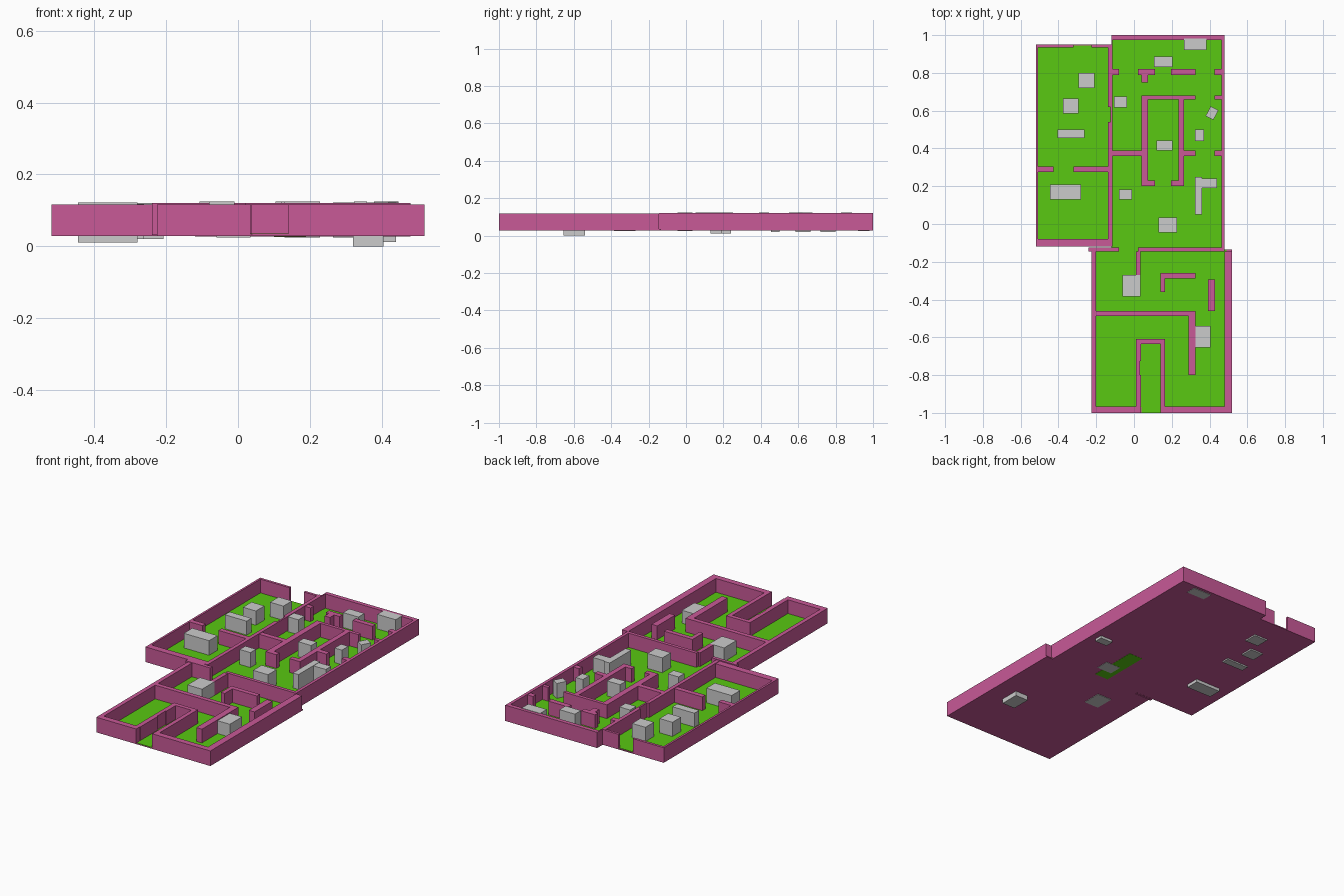
import bpy, math

pink = bpy.data.materials.new("wall_pink")
pink.diffuse_color = (0.58, 0.10, 0.31, 1)
green = bpy.data.materials.new("floor_green")
green.diffuse_color = (0.10, 0.58, 0.006, 1)


def box(name, x0, x1, y0, y1, z0, z1, mat=None, rot=0):
    bpy.ops.mesh.primitive_cube_add(
        size=1, location=((x0 + x1) / 2, (y0 + y1) / 2, (z0 + z1) / 2), rotation=(0, 0, rot))
    ob = bpy.context.object
    ob.name = name
    ob.scale = (x1 - x0, y1 - y0, z1 - z0)
    if mat:
        ob.data.materials.append(mat)
    return ob


def walls(prefix, top, rects):
    for i, r in enumerate(rects):
        box(f"{prefix}_wall_{i + 1}", *r, 0.031, top, pink)


# Base slabs of the three blocks
box("left_base", -0.52, -0.12, -0.12, 0.95, 0.028, 0.034, pink)
box("back_base", -0.12, 0.48, -0.135, 1.0, 0.027, 0.034, pink)
box("front_base", -0.225, 0.52, -1.0, -0.135, 0.028, 0.034, pink)

# Green floors, running out through the open doorways
box("left_floor", -0.515, -0.12, -0.09, 0.945, 0.032, 0.036, green)
box("back_floor", -0.12, 0.47, -0.135, 0.98, 0.032, 0.036, green)
box("front_floor", -0.21, 0.49, -0.97, -0.135, 0.032, 0.036, green)
box("entrance_floor", 0.04, 0.14, -1.0, -0.97, 0.032, 0.036, green)
box("underside_panel", 0.10, 0.19, -0.11, 0.19, 0.026, 0.03, green)

# Left block walls
walls("left", 0.117, [
    (-0.52, -0.508, -0.12, 0.95), (-0.52, -0.12, -0.12, -0.08),
    (-0.52, -0.32, 0.935, 0.95), (-0.225, -0.12, 0.935, 0.95),
    (-0.51, -0.425, 0.275, 0.305), (-0.32, -0.13, 0.275, 0.305)])

# Back block walls: outer shell, then partitions
walls("back", 0.12, [
    (-0.137, -0.115, -0.12, 0.54), (-0.125, -0.115, 0.54, 0.62),
    (-0.137, -0.115, 0.62, 0.95), (-0.12, -0.113, 0.95, 1.0),
    (-0.12, 0.48, 0.975, 1.0), (0.462, 0.48, -0.135, 1.0),
    (0.02, 0.48, -0.145, -0.125), (-0.24, -0.08, -0.145, -0.125)])
walls("back_partition", 0.117, [
    (-0.115, -0.08, 0.79, 0.82), (0.02, 0.11, 0.79, 0.82), (0.04, 0.075, 0.75, 0.79),
    (0.195, 0.325, 0.79, 0.82), (0.425, 0.465, 0.79, 0.82),
    (0.04, 0.325, 0.66, 0.68), (0.425, 0.465, 0.66, 0.68),
    (0.04, 0.075, 0.2, 0.66), (0.235, 0.265, 0.2, 0.66),
    (0.075, 0.11, 0.2, 0.23), (0.195, 0.235, 0.2, 0.23),
    (-0.115, 0.04, 0.36, 0.39), (0.265, 0.325, 0.36, 0.39), (0.425, 0.465, 0.36, 0.39)])

# Front block walls: outer shell, then partitions
walls("front", 0.117, [
    (-0.225, -0.2, -1.0, -0.145), (0.48, 0.52, -1.0, -0.145),
    (-0.225, 0.035, -1.0, -0.965), (0.14, 0.52, -1.0, -0.965)])
walls("front_partition", 0.117, [
    (0.01, 0.035, -0.27, -0.145), (0.14, 0.325, -0.288, -0.26), (0.14, 0.165, -0.36, -0.288),
    (0.393, 0.43, -0.46, -0.293), (-0.2, 0.325, -0.487, -0.46), (0.288, 0.325, -0.8, -0.487),
    (0.01, 0.038, -0.965, -0.8), (0.01, 0.033, -0.8, -0.725), (0.01, 0.038, -0.725, -0.61),
    (0.038, 0.165, -0.635, -0.61), (0.14, 0.165, -0.965, -0.635)])

# Grey furniture blocks: x range, y range, z range
blocks = [
    (-0.295, -0.208, 0.72, 0.80, 0.02, 0.12), (-0.377, -0.293, 0.585, 0.665, 0.02, 0.12),
    (-0.405, -0.262, 0.455, 0.50, 0.02, 0.118), (-0.445, -0.28, 0.13, 0.21, 0.01, 0.122),
    (0.265, 0.385, 0.92, 0.982, 0.024, 0.122), (0.105, 0.205, 0.83, 0.887, 0.03, 0.124),
    (-0.107, -0.038, 0.617, 0.675, 0.03, 0.124), (0.323, 0.37, 0.44, 0.5, 0.03, 0.122),
    (0.12, 0.205, 0.39, 0.443, 0.03, 0.124), (-0.08, -0.01, 0.13, 0.183, 0.03, 0.124),
    (0.323, 0.36, 0.05, 0.25, 0.03, 0.124), (0.36, 0.44, 0.19, 0.24, 0.012, 0.122),
    (0.13, 0.228, -0.045, 0.035, 0.025, 0.124), (-0.06, 0.035, -0.385, -0.27, 0.025, 0.117),
    (0.32, 0.405, -0.655, -0.54, 0.0, 0.112)]
for i, b in enumerate(blocks):
    box(f"furniture_block_{i + 1}", *b)
box("turned_furniture_block", 0.39, 0.436, 0.558, 0.616, 0.03, 0.124, rot=math.radians(-28))
